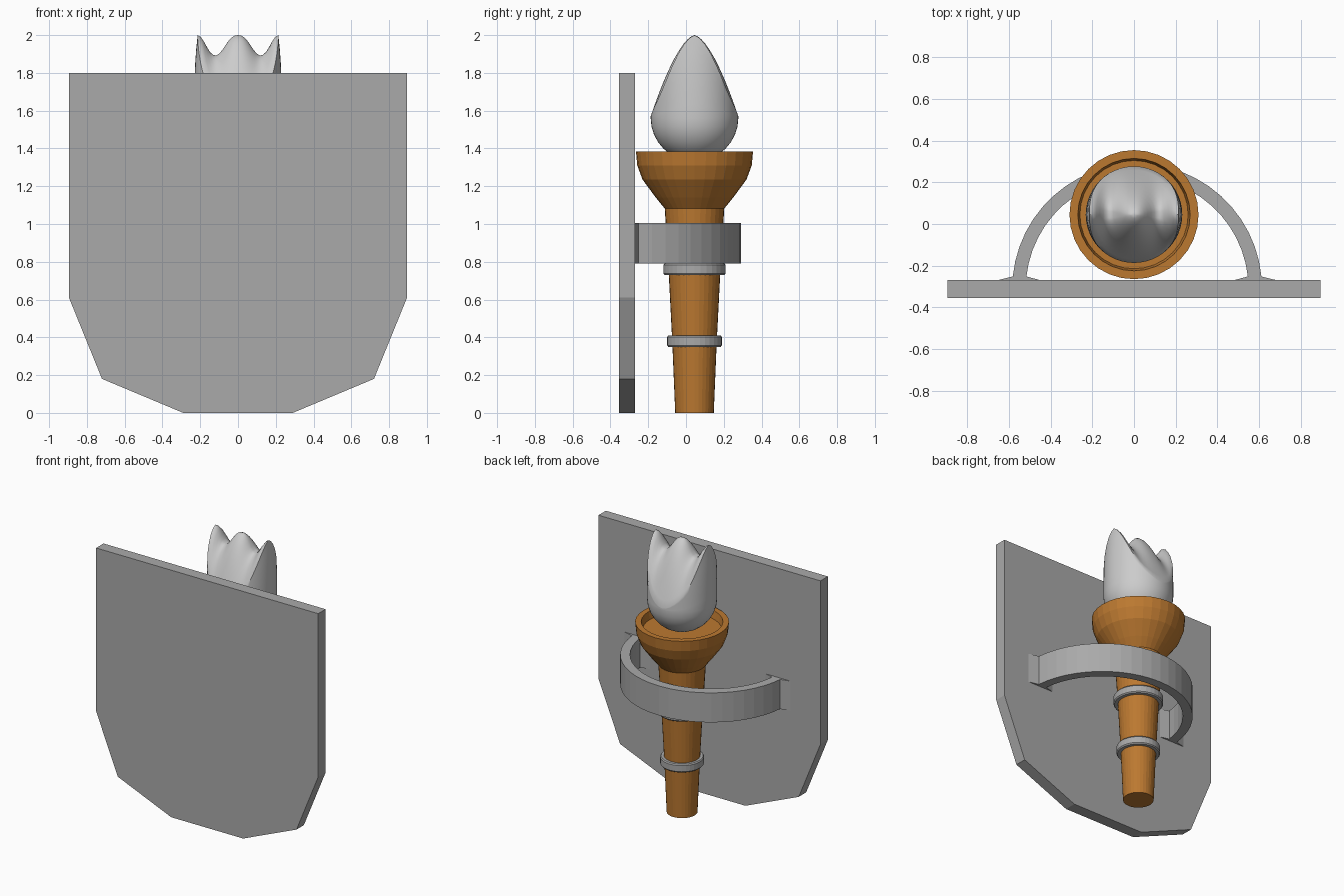
import bpy, bmesh, math

if "Cube" in bpy.data.objects:
    bpy.data.objects.remove(bpy.data.objects["Cube"])

AX_Y = 0.045   # torch axis


def material(name, rgb):
    m = bpy.data.materials.new(name)
    m.diffuse_color = (*rgb, 1)
    m.use_nodes = True
    m.node_tree.nodes["Principled BSDF"].inputs["Base Color"].default_value = m.diffuse_color
    return m


WOOD = material("brown", (0.5, 0.19, 0.03))
IRON = material("dark_grey", (0.4, 0.4, 0.4))


def finish(name, bm, mat=None, smooth=None):
    bmesh.ops.recalc_face_normals(bm, faces=bm.faces)
    me = bpy.data.meshes.new(name)
    bm.to_mesh(me)
    bm.free()
    ob = bpy.data.objects.new(name, me)
    bpy.context.collection.objects.link(ob)
    if mat:
        me.materials.append(mat)
    if smooth:
        bpy.ops.object.select_all(action='DESELECT')
        bpy.context.view_layer.objects.active = ob
        ob.select_set(True)
        bpy.ops.object.shade_smooth_by_angle(angle=math.radians(smooth))
    return ob


def skin(bm, rings, closed=False):
    """Bridge successive rings of vertices with quads."""
    pairs = list(zip(rings, rings[1:])) + ([(rings[-1], rings[0])] if closed else [])
    for a, b in pairs:
        n = len(a)
        for i in range(n):
            j = (i + 1) % n
            bm.faces.new((a[i], a[j], b[j], b[i]))


def lathe(name, profile, mat, closed=False, n=32):
    """Turn an (r, z) profile round the torch axis."""
    bm = bmesh.new()
    rings = [[bm.verts.new((r * math.cos(2 * math.pi * i / n),
                            AX_Y + r * math.sin(2 * math.pi * i / n), z))
              for i in range(n)] for r, z in profile]
    skin(bm, rings, closed)
    if not closed:
        bm.faces.new(rings[0])
        bm.faces.new(rings[-1])
    return finish(name, bm, mat)


def prism(name, outline, vec, mat):
    """Extrude a flat outline along a vector."""
    bm = bmesh.new()
    f = bm.faces.new([bm.verts.new(p) for p in outline])
    ext = bmesh.ops.extrude_face_region(bm, geom=[f])
    bmesh.ops.translate(bm, vec=vec, verts=[v for v in ext["geom"]
                                            if isinstance(v, bmesh.types.BMVert)])
    return finish(name, bm, mat)


# Wall plate: straight sides, faceted rounded bottom
half = [(0.29, 0), (0.72, 0.18), (0.895, 0.61), (0.895, 1.8)]
plate = half + [(-x, z) for x, z in reversed(half)]
prism("wall_plate", [(x, -0.355, z) for x, z in plate], (0, 0.085, 0), IRON)

# Bracket: half hoop with small flared feet on the plate
CX, CY, R_OUT, R_IN, N = 0.015, -0.31, 0.6, 0.535, 24


def arc(r):
    a0 = math.asin((-0.252 - CY) / r)
    return [(CX + r * math.cos(a0 + (math.pi - 2 * a0) * i / N),
             CY + r * math.sin(a0 + (math.pi - 2 * a0) * i / N)) for i in range(N + 1)]


hoop = ([(CX + 0.67, -0.27)] + arc(R_OUT) + [(CX - 0.67, -0.27), (CX - 0.465, -0.27)]
        + arc(R_IN)[::-1] + [(CX + 0.465, -0.27)])
prism("bracket", [(x, y, 0.79) for x, y in hoop], (0, 0, 0.215), IRON)

# Torch handle with hollow cup
lathe("torch_handle", [(0.102, 0), (0.117, 0.36), (0.137, 0.75), (0.158, 1.09)], WOOD)
lathe("torch_cup", [(0.156, 1.08), (0.205, 1.14), (0.275, 1.235), (0.303, 1.31),
                    (0.31, 1.385), (0.27, 1.385), (0.26, 1.33)], WOOD)

# Metal bands round the handle
for name, z, r in (("lower_band", 0.35, 0.145), ("upper_band", 0.73, 0.165)):
    lathe(name, [(r - 0.04, z), (r - 0.006, z), (r, z + 0.008), (r, z + 0.052),
                 (r - 0.006, z + 0.06), (r - 0.04, z + 0.06)], IRON, closed=True)

# Flame: bulb below, central tip and two side tongues above
R, Z0 = 0.232, 1.56


def crown(x, d):
    """Height of the flame's upper surface."""
    k = min(1, abs(d) / R)
    u = min(1, (abs(x) / 0.215) ** 1.19)
    dip = 0.11 * (1 - math.cos(2 * math.pi * u)) / 2
    return 2.0 - 0.43 * k ** 1.6 - dip * (1 - k)


bm = bmesh.new()
NF = 48
dirs = [(math.cos(2 * math.pi * i / NF), math.sin(2 * math.pi * i / NF)) for i in range(NF)]
rings = []
for k in range(1, 9):                       # bulb
    a = math.pi / 2 * k / 8
    rings.append([bm.verts.new((R * math.sin(a) * c, AX_Y + R * math.sin(a) * s,
                                Z0 - 0.228 * math.cos(a))) for c, s in dirs])
for k in range(1, 7):                       # outer wall up to the rim
    ring = []
    for c, s in dirs:
        top = crown(R * 0.93 * c, R * s)
        z = Z0 + (top - Z0) * k / 6
        r = R * (1 - 0.08 * ((z - Z0) / 0.44) ** 3)
        ring.append(bm.verts.new((r * c, AX_Y + r * s, z)))
    rings.append(ring)
rim = rings[-1]
for k in range(1, 13):                      # upper surface in to the centre
    f = 1 - k / 13
    ring = []
    for v in rim:
        x, d = v.co.x * f, (v.co.y - AX_Y) * f
        ring.append(bm.verts.new((x, AX_Y + d, crown(x, d))))
    rings.append(ring)
skin(bm, rings)
for ring, z in ((rings[0], Z0 - 0.228), (rings[-1], 2.0)):
    tip = bm.verts.new((0, AX_Y, z))
    for i in range(NF):
        bm.faces.new((ring[i], ring[(i + 1) % NF], tip))
finish("flame", bm, None, smooth=50)
